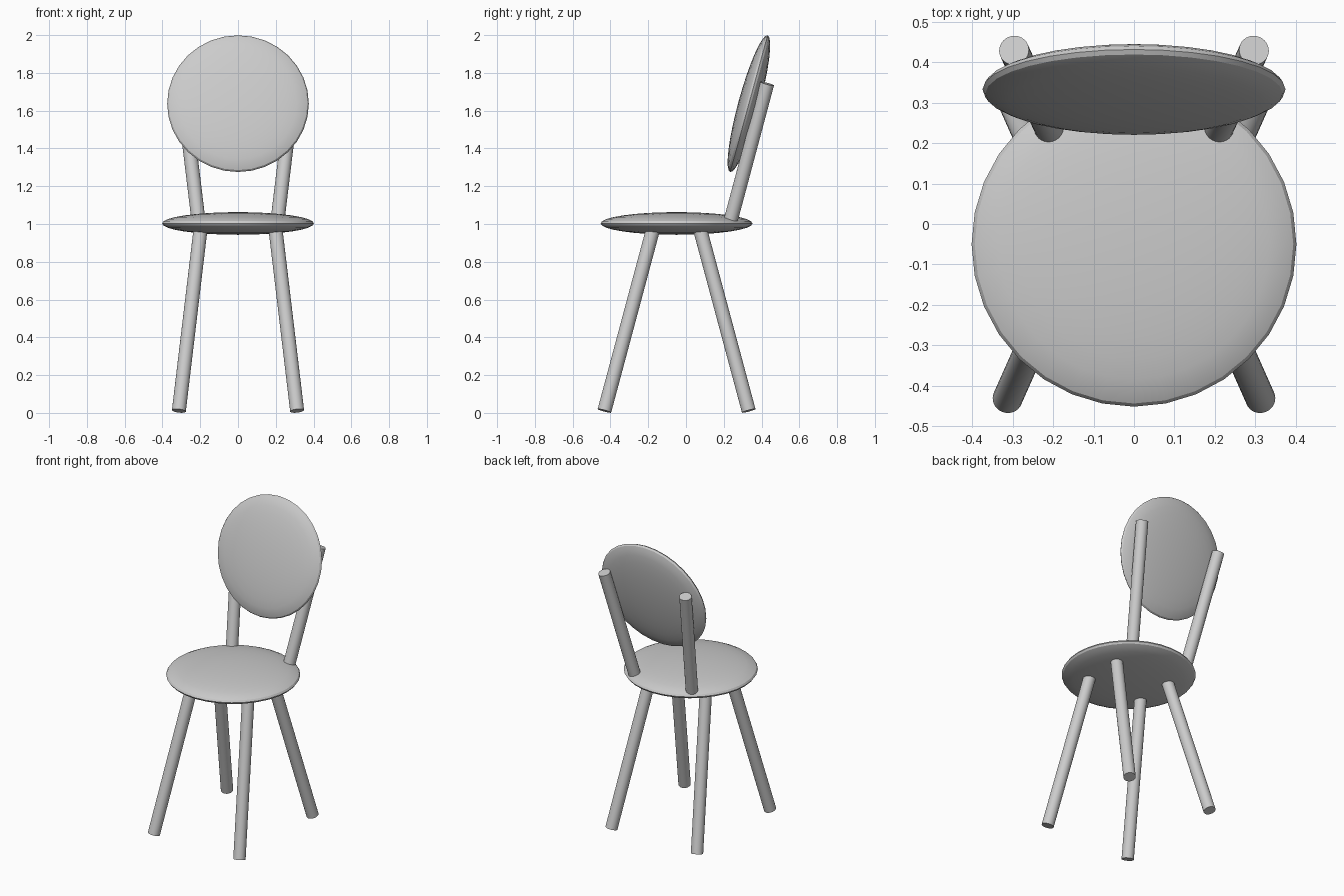
import bpy
from math import radians
from mathutils import Vector

if "Cube" in bpy.data.objects:
    bpy.data.objects.remove(bpy.data.objects["Cube"])


def smooth(obj, name):
    obj.name = name
    bpy.ops.object.shade_smooth_by_angle(angle=radians(30))


def cushion(name, center, radius, half_thickness, tilt=0.0):
    """Flattened sphere lying flat, then tilted about x."""
    bpy.ops.mesh.primitive_uv_sphere_add(segments=32, ring_count=16, radius=1,
                                         location=center, rotation=(tilt, 0, 0))
    obj = bpy.context.object
    obj.scale = (radius, radius, half_thickness)
    bpy.ops.object.transform_apply(location=False, rotation=False, scale=True)
    smooth(obj, name)


def rod(name, start, end, radius=0.037):
    """Round rod between two points."""
    a, b = Vector(start), Vector(end)
    d = b - a
    bpy.ops.mesh.primitive_cylinder_add(vertices=32, radius=radius, depth=d.length,
                                        location=(a + b) / 2,
                                        rotation=d.to_track_quat('Z', 'Y').to_euler())
    smooth(bpy.context.object, name)


SEAT_Y = -0.05

# Round seat and leaning round backrest
cushion("seat", (0, SEAT_Y, 1.003), 0.402, 0.06)
cushion("backrest", (0, 0.333, 1.637), 0.375, 0.056, radians(90 - 15.3))

for side, sx in (("left", -1), ("right", 1)):
    # Splayed legs
    for place, sy in (("front", -1), ("back", 1)):
        rod(f"{place}_{side}_leg",
            (sx * 0.313, SEAT_Y + sy * 0.382, 0.011),
            (sx * 0.197, SEAT_Y + sy * 0.121, 0.985))
    # Posts carrying the backrest
    rod(f"{side}_back_post", (sx * 0.21, 0.238, 1.024), (sx * 0.297, 0.43, 1.743))
